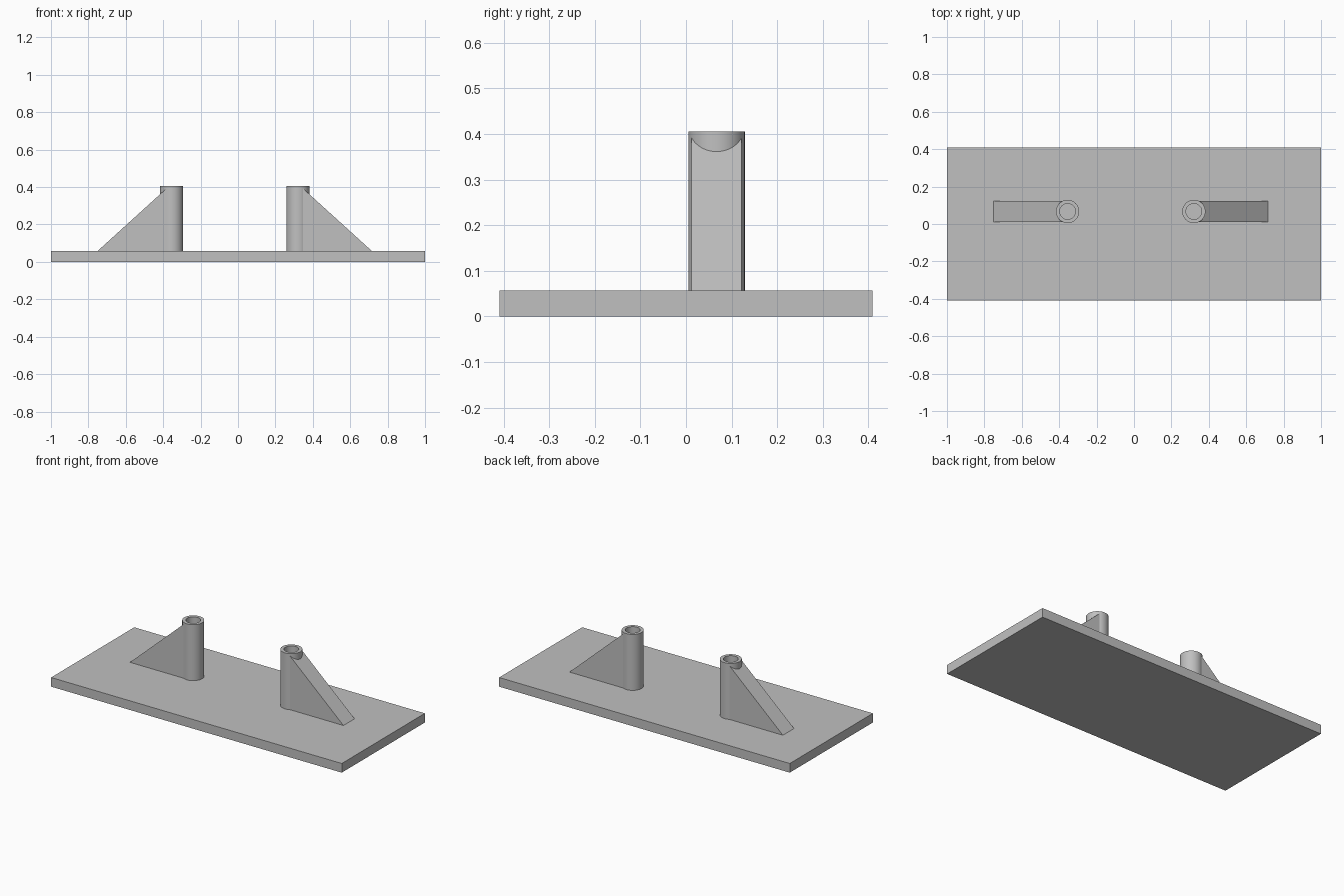
import bpy, bmesh, math

if "Cube" in bpy.data.objects:
    bpy.data.objects.remove(bpy.data.objects["Cube"])

PLATE_TOP, POST_TOP, POST_Y = 0.057, 0.405, 0.067
OUTER, INNER, SIDES = 0.062, 0.042, 64
GUSSET_LEN, GUSSET_HALF, GUSSET_SLOPE = 0.397, 0.055, 0.908

grey = bpy.data.materials.new("plain_grey")
grey.use_nodes = True
grey.diffuse_color = (0.53, 0.53, 0.53, 1)
grey.node_tree.nodes["Principled BSDF"].inputs["Base Color"].default_value = grey.diffuse_color


def finish(name, bm, smooth=False):
    bmesh.ops.recalc_face_normals(bm, faces=bm.faces)
    mesh = bpy.data.meshes.new(name)
    bm.to_mesh(mesh)
    bm.free()
    mesh.materials.append(grey)
    obj = bpy.data.objects.new(name, mesh)
    bpy.context.collection.objects.link(obj)
    if smooth:
        bpy.ops.object.select_all(action='DESELECT')
        obj.select_set(True)
        bpy.context.view_layer.objects.active = obj
        bpy.ops.object.shade_smooth_by_angle()
    return obj


# Base plate
bm = bmesh.new()
bmesh.ops.create_cube(bm, size=1)
bmesh.ops.scale(bm, vec=(2, 0.817, PLATE_TOP), verts=bm.verts)
bmesh.ops.translate(bm, vec=(0, 0, PLATE_TOP / 2), verts=bm.verts)
finish("base_plate", bm)


def post(name, cx):
    """Hollow tube, open down to the plate."""
    bm = bmesh.new()
    profile = [(OUTER, PLATE_TOP), (OUTER, POST_TOP), (INNER, POST_TOP), (INNER, PLATE_TOP)]
    rings = []
    for r, z in profile:
        angles = [math.tau * i / SIDES for i in range(SIDES)]
        rings.append([bm.verts.new((cx + r * math.cos(a), POST_Y + r * math.sin(a), z))
                      for a in angles])
    for k in range(4):
        a, b = rings[k], rings[(k + 1) % 4]
        for i in range(SIDES):
            j = (i + 1) % SIDES
            bm.faces.new((a[i], a[j], b[j], b[i]))
    finish(name, bm, True)


def gusset(name, cx, side):
    """Sloping brace whose inner end is curved to stay within the tube wall."""
    bm = bmesh.new()
    radius = 0.0575
    end = math.asin(GUSSET_HALF / radius)
    low, high = [], []
    for i in range(17):
        a = end * (i / 8 - 1)
        x, y = radius * math.cos(a), radius * math.sin(a)
        rise = GUSSET_SLOPE * (GUSSET_LEN - x)
        low.append(bm.verts.new((cx + side * x, POST_Y + y, PLATE_TOP)))
        high.append(bm.verts.new((cx + side * x, POST_Y + y, PLATE_TOP + rise)))
    tip = [bm.verts.new((cx + side * GUSSET_LEN, POST_Y + s * GUSSET_HALF, PLATE_TOP))
           for s in (1, -1)]
    bm.faces.new(low + tip)
    bm.faces.new(high + tip)
    bm.faces.new((low[0], high[0], tip[1]))
    bm.faces.new((low[-1], high[-1], tip[0]))
    for i in range(16):
        bm.faces.new((low[i], low[i + 1], high[i + 1], high[i]))
    finish(name, bm)


# Two braced posts, leaning braces outward
for label, cx, side in (("right", -0.355, -1), ("left", 0.32, 1)):
    post(label + "_post", cx)
    gusset(label + "_gusset", cx, side)
